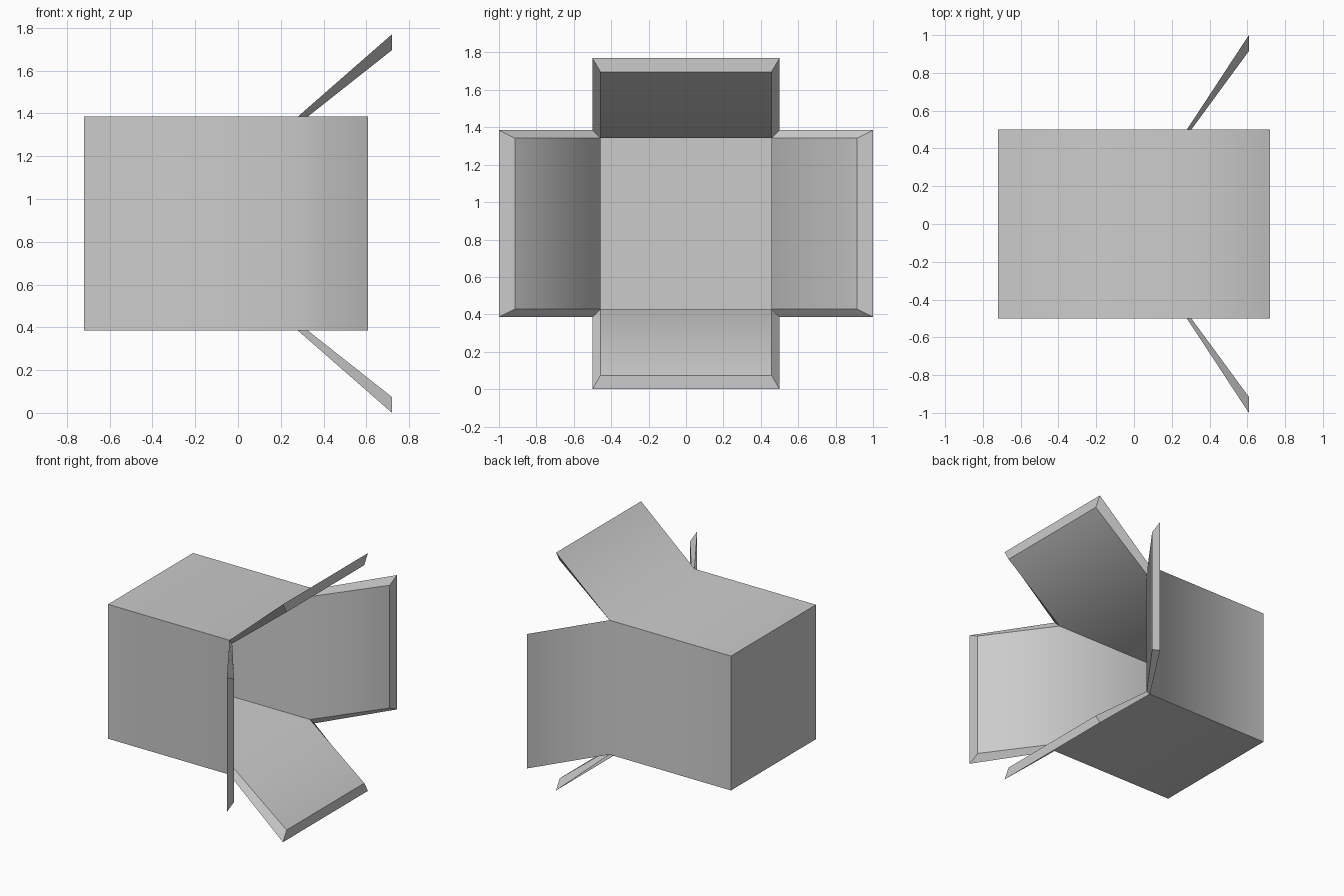
import bpy
import bmesh

cube = bpy.data.objects.get("Cube")
if cube:
    bpy.data.objects.remove(cube)

MID_Z = 0.885
CORNERS = [(-1, -1), (1, -1), (1, 1), (-1, 1)]


def make_material(name, colour):
    mat = bpy.data.materials.new(name)
    mat.use_nodes = True
    mat.diffuse_color = colour
    mat.node_tree.nodes["Principled BSDF"].inputs["Base Color"].default_value = colour
    return mat


def shell(bm, back_x, hinge_x, half, reach_y, reach_z):
    """One skin of the box: base, four walls and four flaps.
    Returns hinge corners, flap tip pairs and the hinge edges."""
    def ring(x):
        return [bm.verts.new((x, y * half, MID_Z + z * half)) for y, z in CORNERS]
    back, hinge = ring(back_x), ring(hinge_x)
    bm.faces.new(back)
    tips, folds = [], []
    for i in range(4):
        j = (i + 1) % 4
        bm.faces.new((back[i], back[j], hinge[j], hinge[i]))
        pair = []
        for y, z in (CORNERS[i], CORNERS[j]):
            if i % 2 == 0:      # upper and lower flaps
                co = (0.72, y * half, MID_Z + z * reach_z)
            else:               # side flaps
                co = (0.608, y * reach_y, MID_Z + z * half)
            pair.append(bm.verts.new(co))
        bm.faces.new((hinge[i], hinge[j], pair[1], pair[0]))
        tips.append(pair)
        folds.append(bm.edges.get((hinge[i], hinge[j])))
    return hinge, tips, folds


bm = bmesh.new()
hinge_out, tips_out, folds_out = shell(bm, -0.72, 0.28, 0.5, 1.0, 0.885)
hinge_in, tips_in, folds_in = shell(bm, -0.68, 0.272, 0.457, 0.915, 0.811)

# Rim closing the two skins along the free edges of each flap
for i in range(4):
    j = (i + 1) % 4
    outer = [hinge_out[i], *tips_out[i], hinge_out[j]]
    inner = [hinge_in[i], *tips_in[i], hinge_in[j]]
    for k in range(3):
        bm.faces.new((outer[k], outer[k + 1], inner[k + 1], inner[k]))

bmesh.ops.recalc_face_normals(bm, faces=bm.faces)

# Soft folds at the hinges, crisp edges elsewhere
for face in bm.faces:
    face.smooth = True
soft = set(folds_out + folds_in)
for edge in bm.edges:
    edge.smooth = edge in soft

mesh = bpy.data.meshes.new("open_box")
bm.to_mesh(mesh)
bm.free()
mesh.materials.append(make_material("light grey", (0.6, 0.6, 0.6, 1)))
box = bpy.data.objects.new("open_box", mesh)
bpy.context.scene.collection.objects.link(box)
